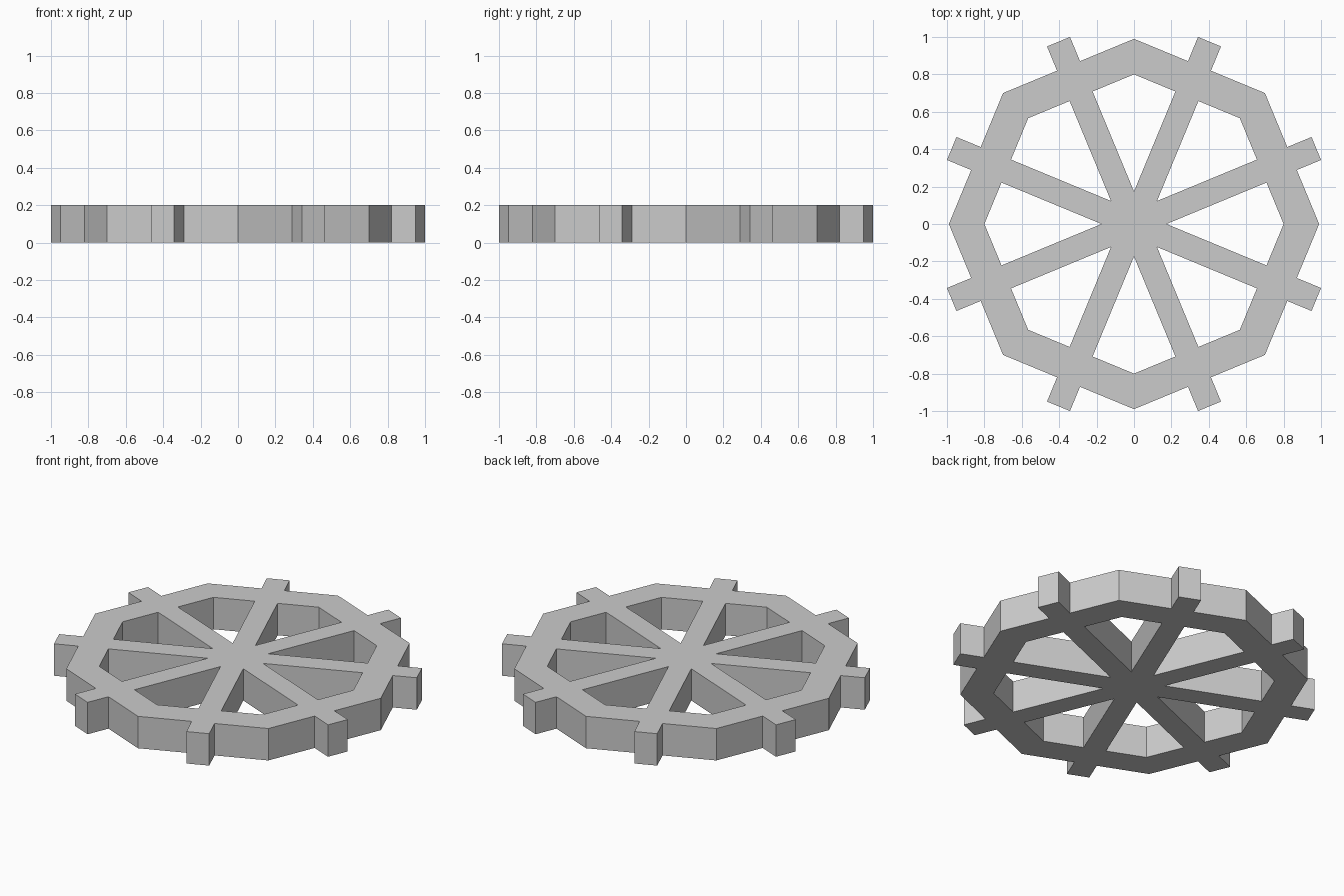
import bpy, bmesh
from math import pi, sin, cos

if "Cube" in bpy.data.objects:
    bpy.data.objects.remove(bpy.data.objects["Cube"])

N = 8
HALF = pi / N                  # spokes sit half a step off the rim corners
R_OUT, R_IN = 0.99, 0.80       # rim corner radii
W = 0.0665                     # spoke half width
TIP = 1.055                    # spoke tip radius
H = 0.2


def turn(x, y, a):
    return (x * cos(a) - y * sin(a), x * sin(a) + y * cos(a))


def add_loop(curve, pts):
    s = curve.splines.new('POLY')
    s.points.add(len(pts) - 1)
    for p, (x, y) in zip(s.points, pts):
        p.co = (x, y, 0, 1)
    s.use_cyclic_u = True


curve = bpy.data.curves.new("spoked_wheel_profile", 'CURVE')
curve.dimensions = '2D'
curve.fill_mode = 'BOTH'
curve.extrude = H / 2

# Outer outline: rim corner, then the protruding spoke end
a_out, a_in = R_OUT * cos(HALF), R_IN * cos(HALF)
outline = []
for k in range(N):
    a = 2 * HALF * k
    outline.append(turn(R_OUT, 0, a))
    outline += [turn(x, y, a + HALF) for x, y in
                ((a_out, -W), (TIP, -W), (TIP, W), (a_out, W))]
add_loop(curve, outline)

# Openings between the spokes
for k in range(N):
    a = 2 * HALF * k
    add_loop(curve, [turn(W / sin(HALF), 0, a), turn(a_in, W, a - HALF),
                     turn(R_IN, 0, a), turn(a_in, -W, a + HALF)])

# Turn the extruded profile into a clean mesh
tmp = bpy.data.objects.new("profile", curve)
bpy.context.collection.objects.link(tmp)
dg = bpy.context.evaluated_depsgraph_get()
mesh = bpy.data.meshes.new_from_object(tmp.evaluated_get(dg))
bpy.data.objects.remove(tmp)
bm = bmesh.new()
bm.from_mesh(mesh)
bmesh.ops.remove_doubles(bm, verts=bm.verts, dist=1e-4)
bmesh.ops.translate(bm, verts=bm.verts, vec=(0, 0, H / 2))
bmesh.ops.recalc_face_normals(bm, faces=bm.faces)
for f in bm.faces:
    f.smooth = False
bm.to_mesh(mesh)
bm.free()
wheel = bpy.data.objects.new("spoked_wheel", mesh)
bpy.context.collection.objects.link(wheel)
